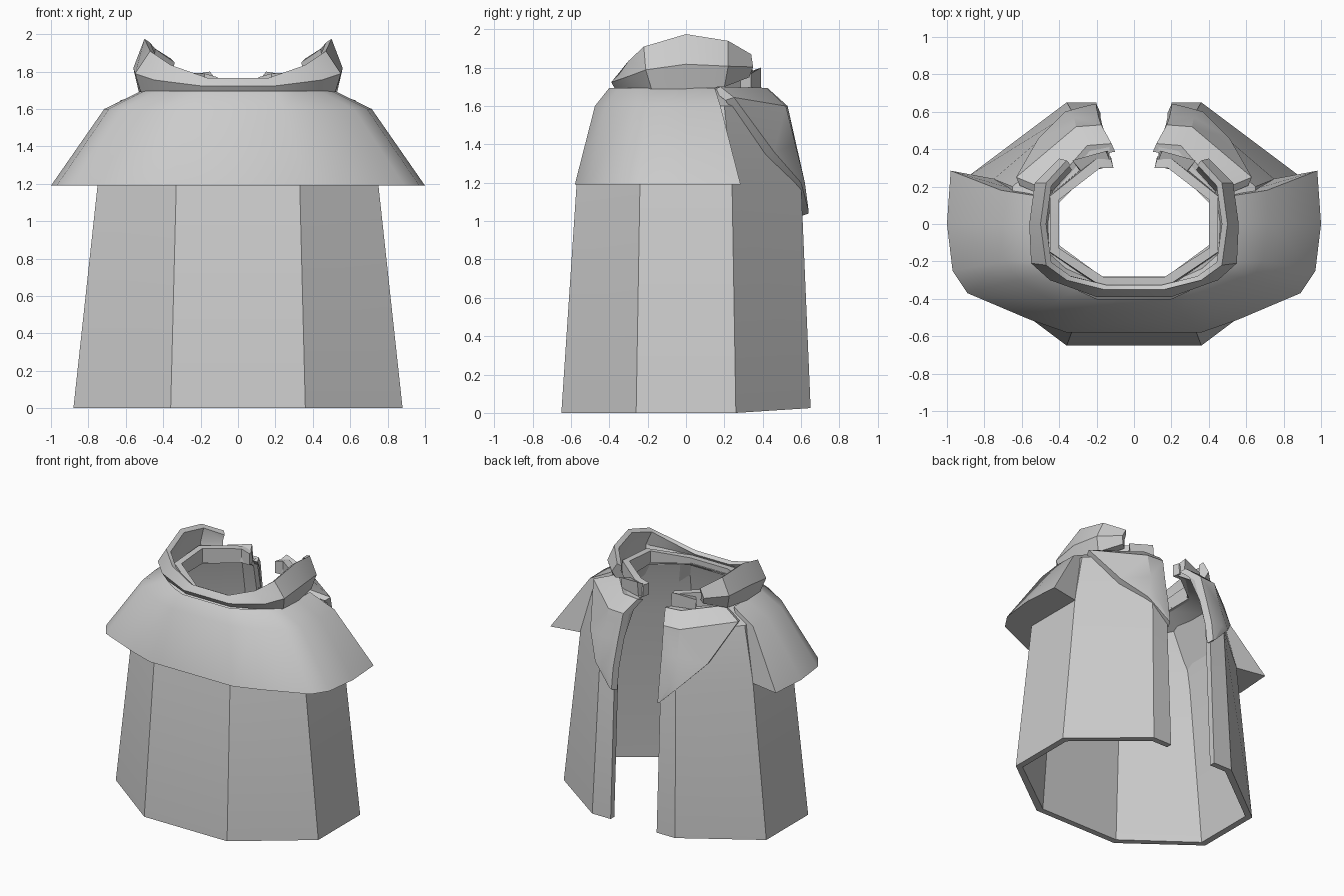
import bpy, bmesh
from math import radians

if "Cube" in bpy.data.objects:
    bpy.data.objects.remove(bpy.data.objects["Cube"])


def loft(name, sections, angle=30):
    """Skin closed cross-sections one after another and cap both ends."""
    bm = bmesh.new()
    rings = [[bm.verts.new(p) for p in s] for s in sections]
    n = len(rings[0])
    for a, b in zip(rings, rings[1:]):
        for i in range(n):
            j = (i + 1) % n
            bm.faces.new((a[i], a[j], b[j], b[i]))
    bm.faces.new(rings[0])
    bm.faces.new(rings[-1])
    bmesh.ops.remove_doubles(bm, verts=bm.verts, dist=0.0005)
    bmesh.ops.recalc_face_normals(bm, faces=bm.faces)
    me = bpy.data.meshes.new(name)
    bm.to_mesh(me)
    bm.free()
    ob = bpy.data.objects.new(name, me)
    bpy.context.collection.objects.link(ob)
    bpy.ops.object.select_all(action='DESELECT')
    bpy.context.view_layer.objects.active = ob
    ob.select_set(True)
    bpy.ops.object.shade_smooth_by_angle(angle=radians(angle))
    return ob


def flip(section):
    return [(-x, y, z) for x, y, z in section]


def both_sides(half):
    """Sections run from the +x end to the front, then mirrored back."""
    return half + [flip(s) for s in reversed(half)]


# Robe body: rows of (z front, z back, inner scale x, inner scale y, outline)
rows = [
    (0.0, 0.025, .945, .93, [(.2, .65), (.36, .65), (.88, .26), (.88, -.26), (.36, -.65)]),
    (1.2, 1.2, .94, .92, [(.2, .6), (.33, .6), (.75, .24), (.75, -.24), (.33, -.57)]),
    (1.6, 1.6, .93, .90, [(.18, .5), (.3, .5), (.65, .2), (.65, -.2), (.28, -.46)]),
    (1.69, 1.685, .86, .76, [(.13, .42), (.24, .41), (.465, .15), (.465, -.15), (.2, -.37)]),
]
half = []
for i in range(5):
    outer, inner = [], []
    for zf, zb, sx, sy, pts in rows:
        x, y = pts[i]
        z = zb if y > .3 else zf
        outer.append((x, y, z))
        inner.append((x * (sx if i else 1), y * sy, z))
    half.append(outer + inner[::-1])
loft("robe_body", both_sides(half))

# Shoulder cape: outer top, shoulder, hem and flat underside back to the robe
top = [(.52, .15), (.52, 0), (.5, -.2), (.44, -.26), (.31, -.35), (.2, -.4)]
mid = [(.71, .18), (.715, 0), (.69, -.2), (.62, -.3), (.42, -.42), (.25, -.475)]
hem = [(.98, .285), (1, 0), (.97, -.25), (.89, -.37), (.56, -.51), (.36, -.58)]
under = [(.74, .24), (.74, 0), (.74, -.22), (.7, -.26), (.5, -.42), (.33, -.56)]
half = [[(*t, 1.695), (*m, 1.6), (*h, 1.19), (*u, 1.19)]
        for t, m, h, u in zip(top, mid, hem, under)]
loft("shoulder_cape", both_sides(half))

# Turned-up collar: (x, y) at base, belly and rim, with base and rim heights
stations = [
    ((.38, .33), (.40, .35), (.36, .34), 1.75, 1.87),
    ((.50, .20), (.53, .22), (.47, .22), 1.70, 1.94),
    ((.53, 0), (.56, 0), (.50, 0), 1.69, 1.975),
    ((.52, -.18), (.55, -.21), (.47, -.22), 1.69, 1.91),
    ((.42, -.27), (.45, -.30), (.36, -.30), 1.69, 1.835),
    ((.19, -.37), (.20, -.39), (.16, -.35), 1.69, 1.765),
]
half = []
for b, m, r, z0, z1 in stations:
    zm = z0 + (z1 - z0) * .45
    half.append([(*b, z0), (*m, zm), (*r, z1),
                 (r[0] * .94, r[1] * .93, z1 - .02),
                 (m[0] * .87, m[1] * .88, zm), (b[0] * .87, b[1] * .88, z0)])
loft("turned_collar", both_sides(half))

# Neck band standing inside the collar
band = [(.11, .30, 1.77), (.18, .30, 1.79), (.40, .13, 1.80),
        (.40, -.13, 1.78), (.16, -.285, 1.73)]
half = [[(x, y, 1.68), (x, y, z), (x * 1.12, y * 1.16, z), (x * 1.12, y * 1.2, 1.68)]
        for x, y, z in band]
loft("neck_band", both_sides(half))

# Lapels folded out beside the rear opening
lapel = [
    [(.12, .43, 1.69), (.25, .42, 1.695), (.46, .18, 1.70)],
    [(.175, .53, 1.6), (.31, .52, 1.6), (.63, .25, 1.645)],
    [(.19, .575, 1.4), (.32, .57, 1.4), (.51, .46, 1.36)],
    [(.2, .62, 1.2), (.3, .62, 1.2), (.37, .60, 1.2)],
    [(.2, .64, 1.04), (.21, .64, 1.045), (.22, .64, 1.05)],
]
sections = [r + [(x - .02, y - .045, z - .015) for x, y, z in reversed(r)] for r in lapel]
loft("lapel_right", sections)
loft("lapel_left", [flip(s) for s in sections])

# Small upturned tips where the neck band meets the opening
tip = [[(.12, .31, 1.69), (.14, .39, 1.69), (.15, .39, 1.80), (.12, .32, 1.76)],
       [(.28, .27, 1.69), (.32, .34, 1.69), (.33, .34, 1.77), (.28, .28, 1.76)]]
loft("band_tip_right", tip)
loft("band_tip_left", [flip(s) for s in tip])
